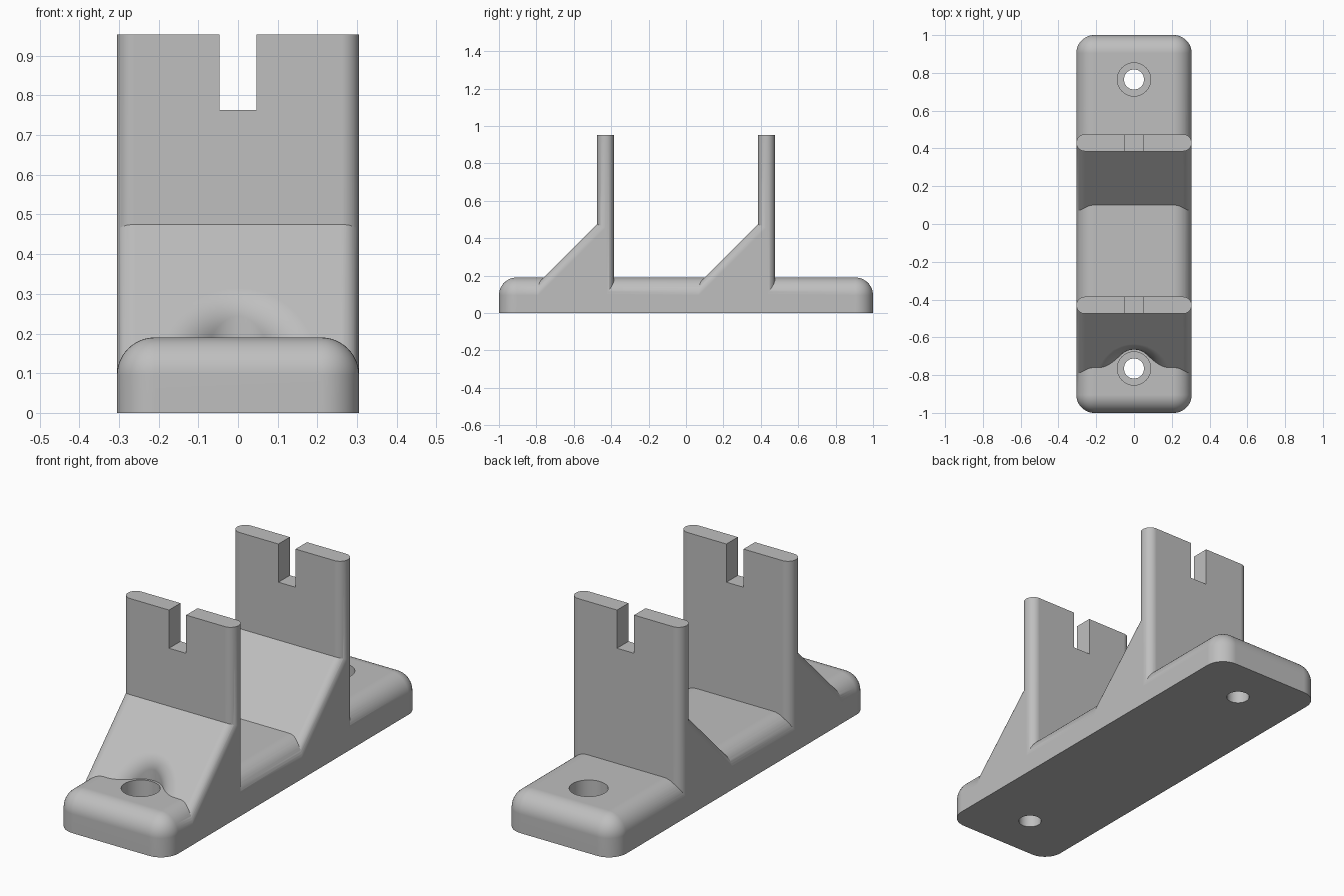
import bpy, bmesh, math
from mathutils import Vector

cube = bpy.data.objects.get("Cube")
if cube:
    bpy.data.objects.remove(cube, do_unlink=True)

HALF_W, BASE_H, FILLET = 0.305, 0.19, 0.095
WALL_T, TOP = 0.09, 0.953
HOLE_Y = 0.765

grey = bpy.data.materials.new("light_grey")
grey.use_nodes = True
grey.diffuse_color = (0.52, 0.52, 0.52, 1)
grey.node_tree.nodes["Principled BSDF"].inputs["Base Color"].default_value = (0.52, 0.52, 0.52, 1)


def make(name, bm):
    bmesh.ops.recalc_face_normals(bm, faces=bm.faces)
    mesh = bpy.data.meshes.new(name)
    bm.to_mesh(mesh)
    bm.free()
    mesh.materials.append(grey)
    ob = bpy.data.objects.new(name, mesh)
    bpy.context.collection.objects.link(ob)
    return ob


def box(name, low, high, rounded=None, radius=0.0, segments=12):
    """Box between two corners; rounded(edge) picks the edges to fillet."""
    bm = bmesh.new()
    bmesh.ops.create_cube(bm, size=1)
    for v in bm.verts:
        v.co = [h if c > 0 else l for c, l, h in zip(v.co, low, high)]
    if rounded:
        bmesh.ops.bevel(bm, geom=[e for e in bm.edges if rounded(e)], offset=radius,
                        segments=segments, profile=0.5, affect='EDGES')
    bmesh.ops.remove_doubles(bm, verts=bm.verts, dist=1e-5)
    return make(name, bm)


def is_vertical(e):
    return abs(e.verts[0].co.z - e.verts[1].co.z) > 0.01


def not_bottom(e):
    return max(v.co.z for v in e.verts) > 0.01


def cylinder(name, y, radius, low, high):
    bm = bmesh.new()
    bmesh.ops.create_cone(bm, cap_ends=True, segments=64, radius1=radius,
                          radius2=radius, depth=high - low)
    bmesh.ops.translate(bm, verts=bm.verts, vec=(0, y, (low + high) / 2))
    return make(name, bm)


def combine(target, other, operation):
    """Apply a boolean and discard the second solid."""
    mod = target.modifiers.new("join", 'BOOLEAN')
    mod.operation, mod.object, mod.solver = operation, other, 'EXACT'
    bpy.context.view_layer.objects.active = target
    bpy.ops.object.modifier_apply(modifier=mod.name)
    bpy.data.objects.remove(other, do_unlink=True)


def ramp(name, wall_front):
    """Wedge at 45 degrees with rounded slope edges, ending inside the wall."""
    back = wall_front + WALL_T / 2
    top = 0.475 + WALL_T / 2
    profile = [(back, 0.05), (back, top), (back - top + 0.05, 0.05)]
    bm = bmesh.new()
    face = bm.faces.new([bm.verts.new((-HALF_W, y, z)) for y, z in profile])
    grown = bmesh.ops.extrude_face_region(bm, geom=[face])
    bmesh.ops.translate(bm, vec=(2 * HALF_W, 0, 0),
                        verts=[g for g in grown["geom"] if isinstance(g, bmesh.types.BMVert)])
    slope = [e for e in bm.edges
             if (e.verts[0].co - e.verts[1].co).z * (e.verts[0].co - e.verts[1].co).y > 0.01]
    bmesh.ops.bevel(bm, geom=slope, offset=0.045, segments=10, profile=0.5, affect='EDGES')
    return make(name, bm)


def scoop(name):
    """Clearance around the front hole, with a fillet rolled onto the ramp."""
    normal = Vector((0, -1, 1)).normalized()
    radius, roll, around, steps = 0.1, 0.1, 96, 10
    bm = bmesh.new()
    columns = []
    for i in range(around):
        a = 2 * math.pi * i / around
        out = Vector((math.cos(a), math.sin(a), 0))
        centre = out * (radius + roll) + Vector((0, -HOLE_Y, 0))
        centre.z = centre.y + 0.95 - roll * math.sqrt(2)
        wall = centre - out * roll
        points = [Vector((wall.x, wall.y, -0.6))]
        points += [centre + roll * (-out).slerp(normal, k / steps) for k in range(steps + 1)]
        points.append(points[-1] + normal * 0.3)
        columns.append([bm.verts.new(p) for p in points])
    for a, b in zip(columns, columns[1:] + columns[:1]):
        for k in range(len(a) - 1):
            bm.faces.new((a[k], b[k], b[k + 1], a[k + 1]))
    for end in (0, -1):
        bm.faces.new([c[end] for c in columns])
    return make(name, bm)


# Base plate with rounded corners and top edge
body = box("bracket_body", (-HALF_W, -1, 0), (HALF_W, 1, BASE_H), not_bottom, FILLET)

# Two slotted uprights, each braced by a ramp
for side, front in (("front", -0.475), ("back", 0.385)):
    wall = box(side + "_upright", (-HALF_W, front, 0.05), (HALF_W, front + WALL_T, TOP),
               is_vertical, WALL_T / 2 - 0.0005)
    combine(wall, box(side + "_slot", (-0.047, front - 0.1, 0.763),
                      (0.047, front + 0.2, 1.1)), 'DIFFERENCE')
    brace = ramp(side + "_ramp", front)
    if side == "front":
        combine(brace, scoop("hole_clearance"), 'DIFFERENCE')
    combine(body, brace, 'UNION')
    combine(body, wall, 'UNION')

# Counterbored screw holes
for y in (-HOLE_Y, HOLE_Y):
    combine(body, cylinder("counterbore", y, 0.088, 0.085, 0.26), 'DIFFERENCE')
    combine(body, cylinder("screw_hole", y, 0.053, -0.1, 0.2), 'DIFFERENCE')

# Smooth fillets, crisp edges
bpy.ops.object.select_all(action='DESELECT')
body.select_set(True)
bpy.context.view_layer.objects.active = body
bpy.ops.object.shade_smooth_by_angle(angle=math.radians(25))
weighted = body.modifiers.new("even_shading", 'WEIGHTED_NORMAL')
weighted.keep_sharp = True
